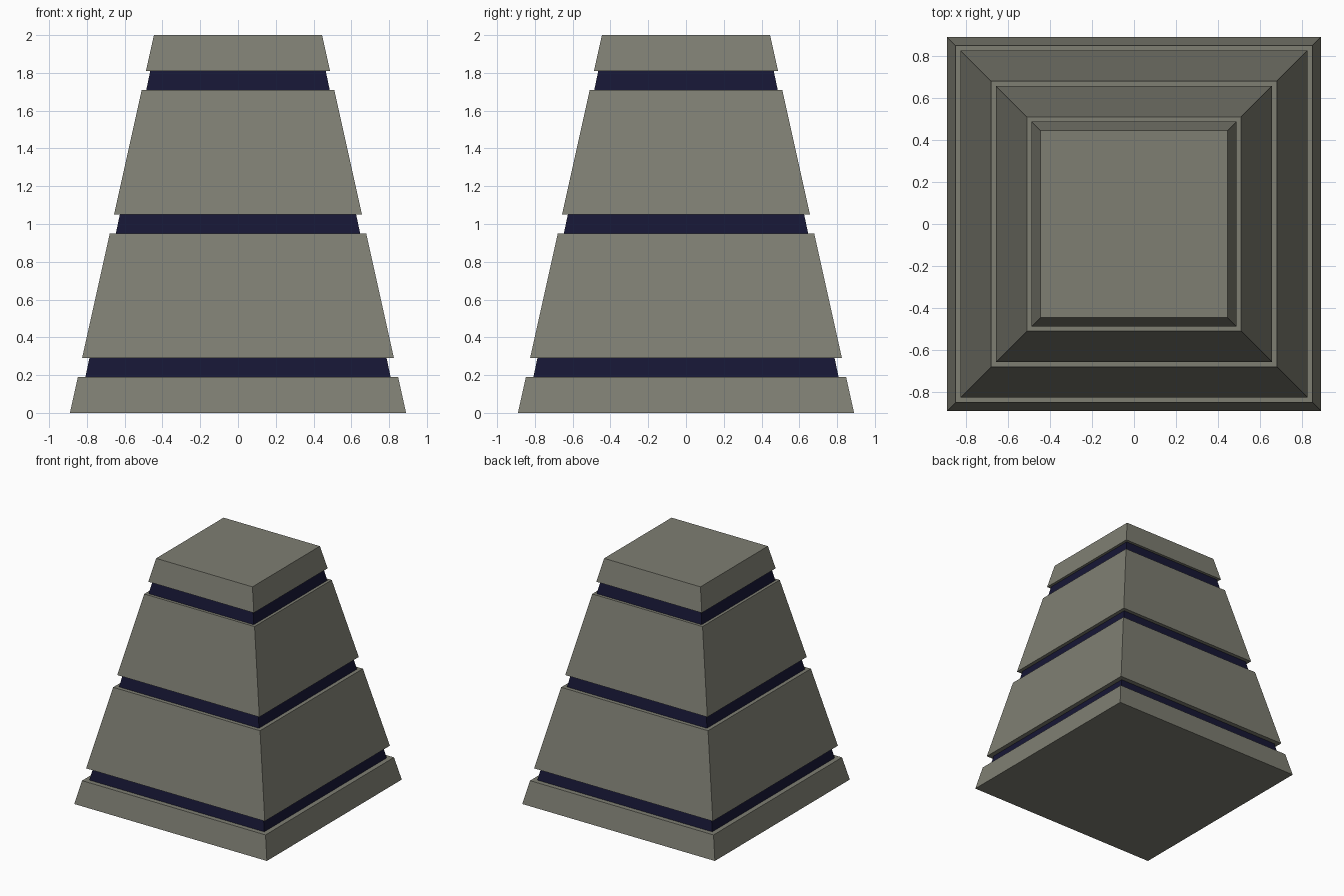
import bpy
import bmesh
from math import pi, sqrt
from mathutils import Matrix

if "Cube" in bpy.data.objects:
    bpy.data.objects.remove(bpy.data.objects["Cube"])

BASE, TOP, HEIGHT = 0.89, 0.445, 2.0


def half_width(z):
    return BASE + (TOP - BASE) * z / HEIGHT


def material(name, color):
    mat = bpy.data.materials.new(name)
    mat.diffuse_color = color
    mat.use_nodes = True
    mat.node_tree.nodes["Principled BSDF"].inputs["Base Color"].default_value = mat.diffuse_color
    return mat


def tapered_block(name, z0, z1, mat, scale=1.0):
    # Four-sided cone turned 45 degrees makes a square frustum
    bm = bmesh.new()
    place = Matrix.Translation((0, 0, (z0 + z1) / 2)) @ Matrix.Rotation(pi / 4, 4, 'Z')
    bmesh.ops.create_cone(bm, cap_ends=True, segments=4, depth=z1 - z0,
                          radius1=half_width(z0) * scale * sqrt(2),
                          radius2=half_width(z1) * scale * sqrt(2), matrix=place)
    mesh = bpy.data.meshes.new(name)
    bm.to_mesh(mesh)
    bm.free()
    mesh.materials.append(mat)
    obj = bpy.data.objects.new(name, mesh)
    bpy.context.collection.objects.link(obj)


stone = material("stone", (0.21, 0.21, 0.17, 1))
navy = material("navy", (0.008, 0.008, 0.035, 1))

# Stone tiers
tiers = [("base_tier", 0.0, 0.19), ("lower_tier", 0.29, 0.95),
         ("upper_tier", 1.05, 1.71), ("cap_tier", 1.81, 2.0)]
for name, z0, z1 in tiers:
    tapered_block(name, z0, z1, stone)

# Dark inner core, visible in the grooves
tapered_block("inner_core", 0.1, 1.9, navy, 0.953)
